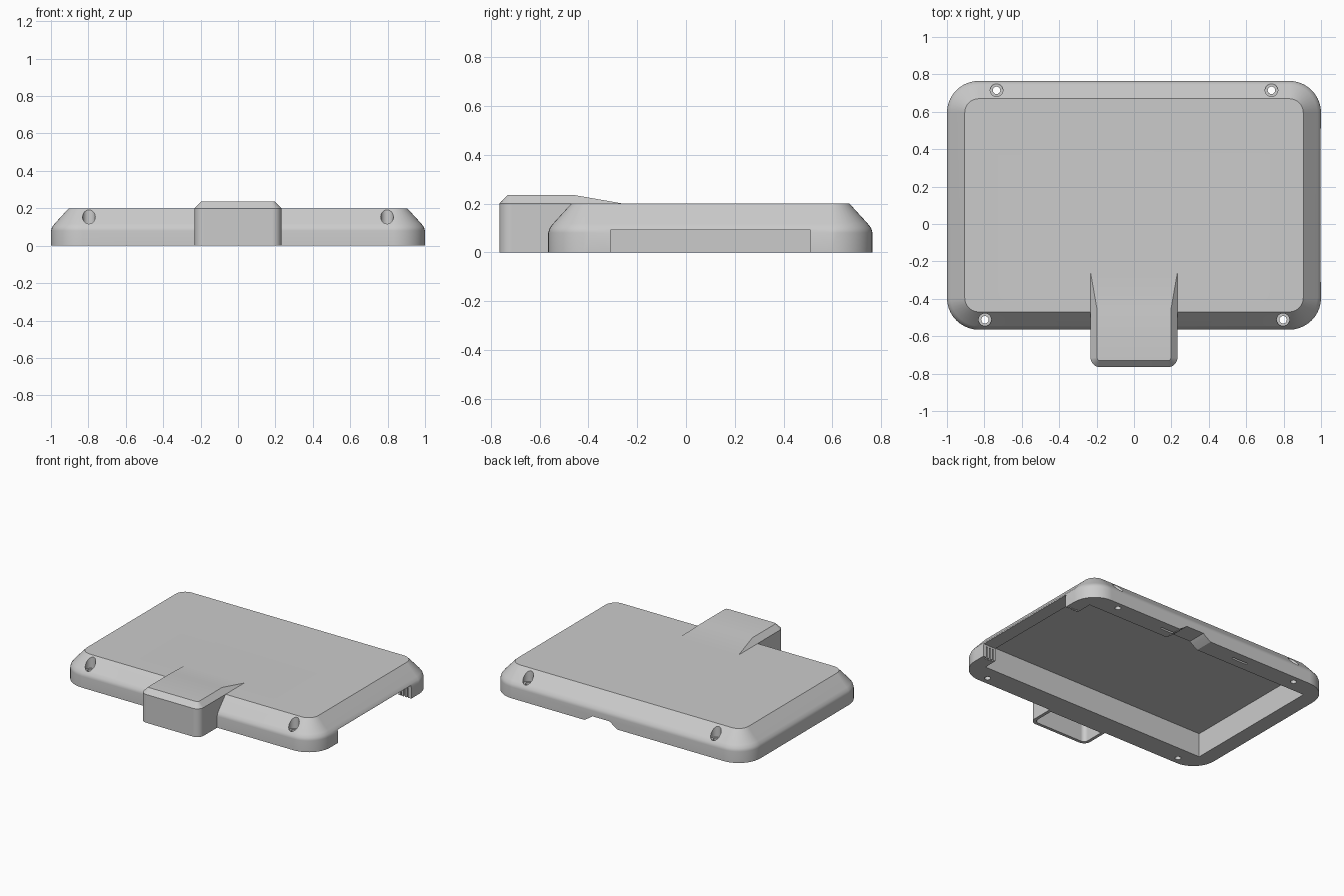
import bpy, bmesh, math

cube = bpy.data.objects.get("Cube")
if cube:
    bpy.data.objects.remove(cube, do_unlink=True)

grey = bpy.data.materials.new("plain_grey")
grey.use_nodes = True
COLOUR = (0.6, 0.6, 0.6, 1)
grey.diffuse_color = COLOUR
grey.node_tree.nodes["Principled BSDF"].inputs["Base Color"].default_value = COLOUR


def outline(x, y0, y1, z, r_front, r_back, steps=10):
    """Rounded rectangle, symmetric in x, with separate front and back radii."""
    points = []
    for sx, y, sy, r, start in ((1, y0, 1, r_front, -90), (1, y1, -1, r_back, 0),
                                (-1, y1, -1, r_back, 90), (-1, y0, 1, r_front, 180)):
        count = steps if r else 0
        for i in range(count + 1):
            a = math.radians(start + (90 * i / steps))
            points.append((sx * (x - r) + r * math.cos(a), y + sy * r + r * math.sin(a), z))
    return points


def loft(name, loops):
    """Skin a stack of matching outlines into a closed solid."""
    bm = bmesh.new()
    rings = [[bm.verts.new(p) for p in loop] for loop in loops]
    n = len(rings[0])
    for low, high in zip(rings, rings[1:]):
        for i in range(n):
            j = (i + 1) % n
            bm.faces.new((low[i], low[j], high[j], high[i]))
    bm.faces.new(rings[0][::-1])
    bm.faces.new(rings[-1])
    bmesh.ops.recalc_face_normals(bm, faces=bm.faces)
    mesh = bpy.data.meshes.new(name)
    bm.to_mesh(mesh)
    bm.free()
    mesh.materials.append(grey)
    ob = bpy.data.objects.new(name, mesh)
    bpy.context.collection.objects.link(ob)
    return ob


def box(name, x0, x1, y0, y1, z0, z1):
    return loft(name, [[(x0, y0, z), (x1, y0, z), (x1, y1, z), (x0, y1, z)] for z in (z0, z1)])


def cylinder(name, x, y, r, z0, z1, sides=24):
    angles = [math.tau * i / sides for i in range(sides)]
    return loft(name, [[(x + r * math.cos(a), y + r * math.sin(a), z) for a in angles]
                       for z in (z0, z1)])


def combine(target, tool, operation):
    """Apply a boolean and discard the tool."""
    tool.hide_render = True
    mod = target.modifiers.new("cut", 'BOOLEAN')
    mod.operation, mod.solver, mod.object = operation, 'EXACT', tool
    bpy.context.view_layer.objects.active = target
    bpy.ops.object.modifier_apply(modifier=mod.name)
    bpy.data.objects.remove(tool, do_unlink=True)


# Case shell: straight side, softened shoulder, wide chamfer up to the lid
profile = ((0, 0), (0.08, 0), (0.1, 0.006), (0.118, 0.02), (0.2, 0.095))
case = loft("case", [outline(1 - d, -0.565 + d, 0.765 - d, z, 0.17 - d, 0.17 - d)
                     for z, d in profile])

# Front housing with a chamfered top that ramps down into the lid
housing = loft("housing", [outline(0.232, -0.765, -0.26, 0, 0.05, 0),
                           outline(0.232, -0.765, -0.26, 0.2, 0.05, 0),
                           outline(0.197, -0.73, -0.46, 0.235, 0.015, 0)])
combine(case, housing, 'UNION')

# Underside pocket, side opening and housing cavity
cuts = [box("pocket", -0.89, 0.9, -0.41, 0.63, -0.1, 0.17),
        box("side_opening", 0.85, 1.1, -0.31, 0.51, -0.1, 0.092),
        loft("housing_cavity", [outline(0.21, -0.743, -0.58, z, 0.03, 0) for z in (-0.1, 0.2)])]

# Cable arch through the back wall
arch = ((0, -0.1), (0.26, -0.1), (0.26, 0), (0.22, 0.025), (0.2, 0.042),
        (0.06, 0.042), (0.04, 0.025), (0, 0))
cuts.append(loft("cable_arch", [[(x, y, z) for x, z in arch] for y in (0.58, 0.8)]))

# Latch slots in the back rim and small grooves at the ends of the side opening
for x in (-0.3, 0.3):
    cuts.append(box("latch_slot", x - 0.06, x + 0.06, 0.69, 0.705, -0.1, 0.04))
for y in (-0.31, 0.51):
    for x in (0.915, 0.94, 0.965):
        cuts.append(box("groove", x, x + 0.01, y - 0.02, y + 0.02, -0.1, 0.08))

# Counterbored screw holes
for side in (-1, 1):
    for x, y in ((0.797, -0.512), (0.735, 0.715)):
        cuts.append(cylinder("counterbore", side * x, y, 0.034, 0.11, 0.3))
        cuts.append(cylinder("screw_hole", side * x, y, 0.02, -0.1, 0.3))

for cutter in cuts:
    combine(case, cutter, 'DIFFERENCE')

# Smooth rounded corners, crisp chamfers
bpy.ops.object.select_all(action='DESELECT')
case.select_set(True)
bpy.context.view_layer.objects.active = case
bpy.ops.object.shade_smooth_by_angle(angle=math.radians(30))
weighted = case.modifiers.new("even_shading", 'WEIGHTED_NORMAL')
weighted.keep_sharp = True
